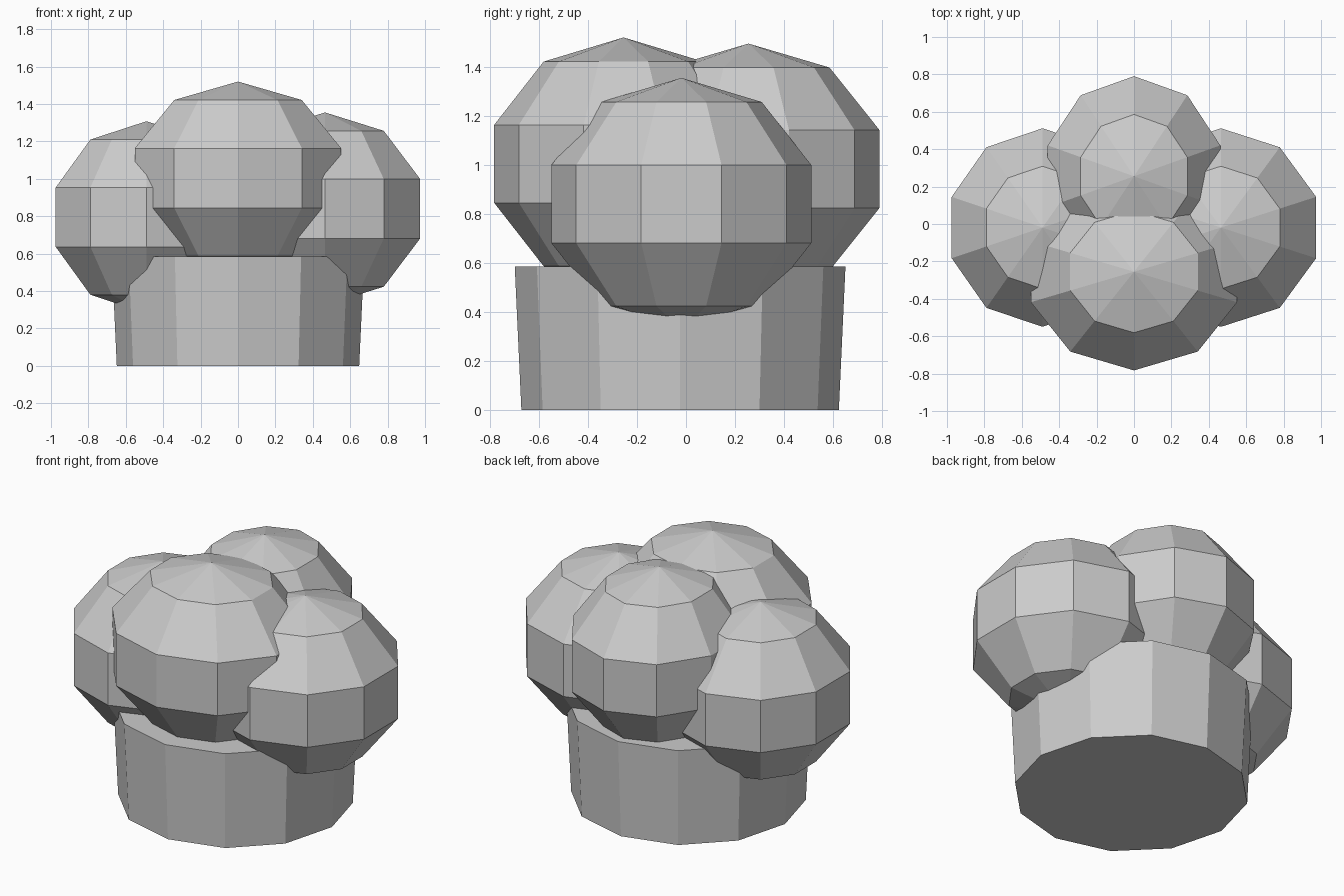
import bpy, bmesh
from mathutils import Matrix, Vector

if "Cube" in bpy.data.objects:
    bpy.data.objects.remove(bpy.data.objects["Cube"])


def finish(name, bm):
    mesh = bpy.data.meshes.new(name)
    bm.to_mesh(mesh)
    bm.free()
    obj = bpy.data.objects.new(name, mesh)
    bpy.context.collection.objects.link(obj)
    return obj


def foliage_ball(name, centre, radii):
    # low-poly ball: 10 sides, 5 bands, stretched per axis
    bm = bmesh.new()
    xf = Matrix.Translation(centre) @ Matrix.Diagonal(Vector((*radii, 1)))
    bmesh.ops.create_uvsphere(bm, u_segments=10, v_segments=5, radius=1, matrix=xf)
    return finish(name, bm)


# tapered 12-sided base
HEIGHT = 0.585
bm = bmesh.new()
bmesh.ops.create_cone(bm, cap_ends=True, segments=12, radius1=0.648, radius2=0.675,
                      depth=HEIGHT, matrix=Matrix.Translation((0, -0.024, HEIGHT / 2)))
finish("base", bm)

# four overlapping balls
foliage_ball("front_ball", (0, -0.255, 1.004), (0.61, 0.555, 0.516))
foliage_ball("back_ball", (0, 0.255, 0.983), (0.51, 0.563, 0.512))
foliage_ball("right_ball", (0.465, -0.019, 0.84), (0.5625, 0.558, 0.515))
foliage_ball("left_ball", (-0.489, -0.019, 0.795), (0.537, 0.558, 0.513))
